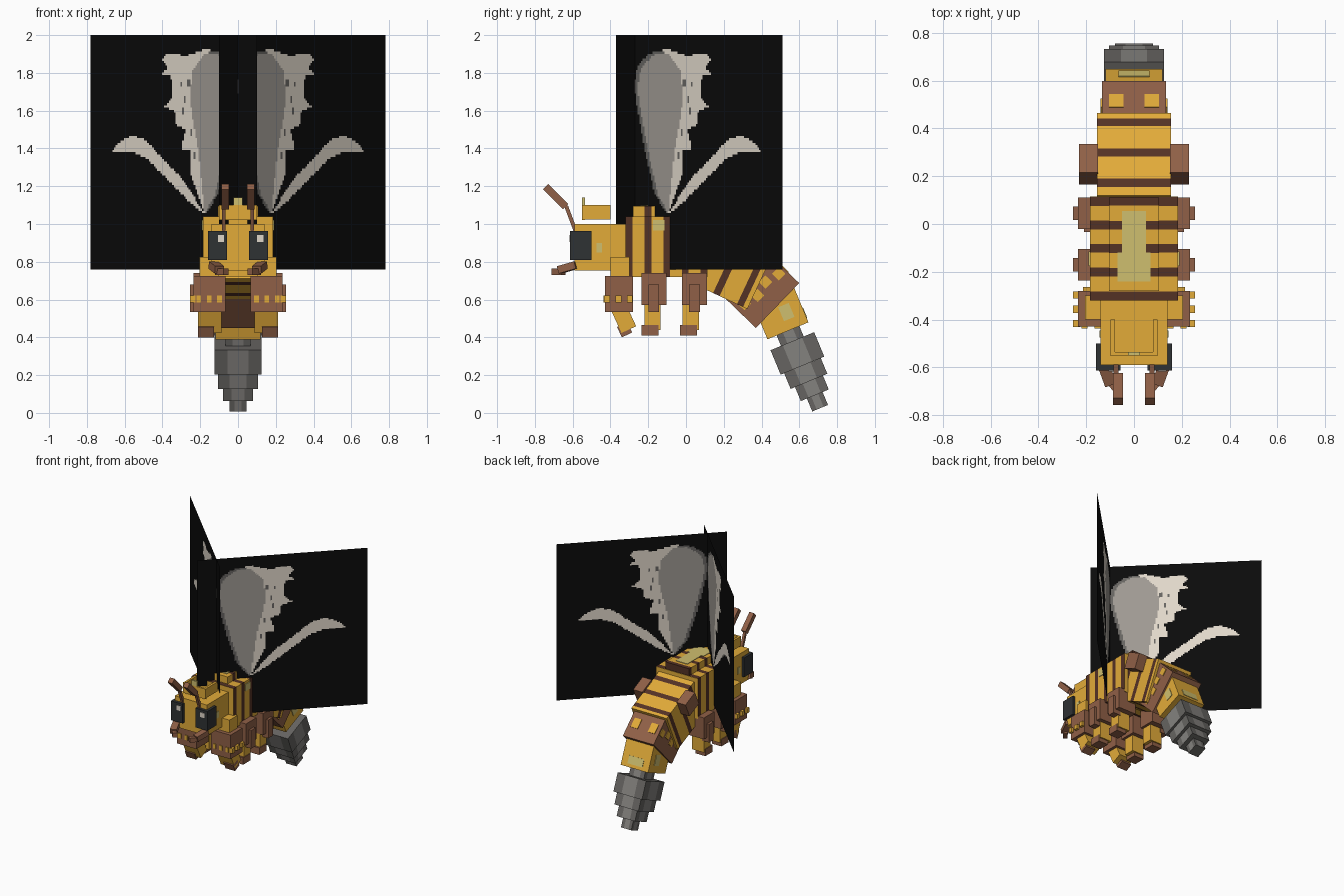
import bpy, bmesh, math
from mathutils import Matrix, Vector

if "Cube" in bpy.data.objects:
    bpy.data.objects.remove(bpy.data.objects["Cube"])

def material(name, rgb):
    m = bpy.data.materials.new(name)
    lin = [(c / 255 / 12.92) if c < 11 else ((c / 255 + 0.055) / 1.055) ** 2.4 for c in rgb]
    m.diffuse_color = (*lin, 1)
    m.use_nodes = True
    m.node_tree.nodes["Principled BSDF"].inputs["Base Color"].default_value = m.diffuse_color
    return m

GOLD, BROWN, DARK, PALE, BLACK, CREAM, GREY, DGREY, EYE, STEEL = range(10)
MATS = [material(n, c) for n, c in [
    ("gold", (226, 171, 57)), ("brown", (144, 96, 71)), ("dark brown", (84, 50, 37)),
    ("pale yellow", (207, 191, 111)), ("black", (11, 11, 11)), ("cream", (224, 215, 202)),
    ("warm grey", (158, 153, 146)), ("dark grey", (102, 100, 97)),
    ("charcoal", (47, 50, 52)), ("light steel", (132, 130, 126))]]

def finish(name, bm):
    me = bpy.data.meshes.new(name)
    bm.to_mesh(me)
    bm.free()
    for m in MATS:
        me.materials.append(m)
    ob = bpy.data.objects.new(name, me)
    bpy.context.collection.objects.link(ob)
    return ob

def box(name, center, size, mat, tilt=0, yaw=0, cuts=(), rule=None):
    """Box leaning by tilt degrees about x; cuts are (axis, position) loops coloured by rule."""
    bm = bmesh.new()
    bmesh.ops.create_cube(bm, size=1)
    bmesh.ops.scale(bm, vec=size, verts=bm.verts)
    for axis, pos in cuts:
        v = Vector((0, 0, 0))
        v[axis] = 1
        bmesh.ops.bisect_plane(bm, geom=bm.verts[:] + bm.edges[:] + bm.faces[:],
                               plane_co=v * pos, plane_no=v)
    bm.normal_update()
    for f in bm.faces:
        f.material_index = rule(f.calc_center_median(), f.normal) if rule else mat
    m = (Matrix.Translation(center) @ Matrix.Rotation(math.radians(yaw), 4, 'Z')
         @ Matrix.Rotation(math.radians(-tilt), 4, 'X'))
    bm.transform(m)
    return finish(name, bm)

def span(name, x, y, z, mat, **kw):
    """Box given by its ranges."""
    r = (x, y, z)
    return box(name, [(a + b) / 2 for a, b in r], [abs(b - a) for a, b in r], mat, **kw)

def striped(name, center, size, tilt, stripes):
    cuts = [(1, p) for s in stripes for p in s]
    return box(name, center, size, GOLD, tilt, cuts=cuts,
               rule=lambda c, n: DARK if any(a - .001 <= c.y <= b + .001 for a, b in stripes) else GOLD)

def local(center, tilt, p):
    """Point in a tilted part's own frame, moved to the world."""
    return Vector(center) + Matrix.Rotation(math.radians(-tilt), 3, 'X') @ Vector(p)

# Thorax with raised back, sharing the same dark bands
MID = -.1025
bands = [(a - MID, a + .036 - MID) for a in (-.318, -.219, -.12, -.022, .076)]
striped("thorax", (0, MID, .88), (.37, .435, .32), 0, bands)
raised = [(a - .018, b - .018) for a, b in bands[1:4]] + [(.163, .194)]
striped("raised_back", (0, -.085, 1.06), (.21, .39, .07), 0, raised)
span("back_spot_front", (-.07, .07), (-.24, -.12), (1.094, 1.099), PALE)
span("back_spot_rear", (-.05, .05), (-.12, .055), (1.094, 1.099), PALE)

# Abdomen: striped part, brown part, tail
AB, AT = (0, .222, .78), 25
striped("abdomen", AB, (.31, .38, .33), AT, [(-.15, -.112), (-.01, .028), (.13, .165)])
RC, RT = (0, .40, .65), 44
box("brown_abdomen", RC, (.27, .235, .33), BROWN, RT)
TC, TT = (0, .492, .55), 67.5
box("tail", TC, (.24, .25, .235), GOLD, TT)
box("tail_spot_top", local(TC, TT, (0, .07, .118)), (.13, .06, .006), PALE, TT)

# Stinger: stepped blocks with a lighter strip down each side
AX = Vector((0, .383, -.924))
for i, (a, b, w) in enumerate([(-.01, .07, .13), (.06, .2, .25), (.2, .29, .21),
                               (.29, .37, .16), (.37, .444, .09)]):
    k = w * .22
    box("stinger_block_%d" % i, Vector((0, .54, .435)) + AX * (a + b) / 2, (w, b - a, w), DGREY, TT,
        cuts=[(0, -k), (0, k), (2, -k), (2, k)],
        rule=lambda c, n, k=k: STEEL if abs(n.y) < .5 and (abs(c.x) < k or abs(c.z) < k) else DGREY)

# Head, crest
span("head", (-.14, .14), (-.59, -.31), (.755, 1.0), GOLD)
span("crest_front", (-.1, .1), (-.55, -.535), (1.02, 1.10), GOLD)
span("crest_peak", (-.025, .025), (-.55, -.535), (1.10, 1.14), PALE)

for s, side in ((-1, "left"), (1, "right")):
    def S(a, b):
        return (s * a, s * b)

    # Face
    span(side + "_crest_side", S(.08, .098), (-.55, -.4), (1.025, 1.10), GOLD)
    span(side + "_eye", S(.057, .16), (-.613, -.5), (.81, .963), EYE)
    gx = (-.107, -.073) if s < 0 else (.1, .136)
    span(side + "_eye_glint", gx, (-.617, -.612), (.905, .943), CREAM)
    box(side + "_antenna_base", (s * .075, -.61, 1.03), (.02, .02, .14), BROWN, -20.5)
    box(side + "_antenna_tip", (s * .067, -.69, 1.145), (.04, .04, .15), BROWN, -45)
    box(side + "_mandible", (s * .115, -.625, .77), (.05, .1, .04), BROWN, -15, s * -20)
    box(side + "_mandible_tip", (s * .085, -.675, .748), (.035, .07, .035), BROWN, 0, s * -40)
    span(side + "_cheek_spot", S(.139, .145), (-.475, -.445), (.85, .9), PALE)
    span(side + "_thorax_spot", S(.184, .19), (-.175, -.115), (.965, 1.02), PALE)

    # Front leg with a band of studs
    span(side + "_shoulder", S(.1, .205), (-.4, -.3), (.715, .825), GOLD)
    span(side + "_front_leg", S(.065, .235), (-.43, -.28), (.535, .725), BROWN)
    for k in range(3):
        x = .085 + k * .055
        span(side + "_stud_front_%d" % k, S(x, x + .025), (-.437, -.429), (.585, .622), GOLD)
    for k, y in enumerate((-.42, -.36, -.3)):
        span(side + "_stud_side_%d" % k, S(.225, .255), (y - .012, y + .018), (.585, .622), GOLD)
    box(side + "_front_shin", (s * .15, -.33, .5), (.125, .085, .13), GOLD, -25)
    box(side + "_front_foot", (s * .17, -.325, .44), (.085, .06, .06), BROWN, -25)

    # Middle and rear legs
    for nm, y in (("middle", -.17), ("rear", .045)):
        off = 0 if nm == "middle" else -.025
        span(f"{side}_{nm}_leg", S(.08, .235), (y - .066, y + .066), (.57, .74), BROWN)
        span(f"{side}_{nm}_knee", S(.19, .255), (y - .028, y + .028), (.535, .68), BROWN)
        span(f"{side}_{nm}_shin", S(.1, .205), (y - .05 + off / 2, y + .035 + off / 2), (.44, .58), GOLD)
        span(f"{side}_{nm}_foot", S(.125, .21), (y - .065 + off / 2, y + .025 + off / 2), (.41, .465), BROWN)

    # Abdomen side pad, studs and tail spot
    box(side + "_hip_pad", (s * .19, .25, .90), (.08, .13, .12), BROWN, AT)
    for k in range(4):
        p = local(RC, RT, (s * .136, -.015 + (k % 2) * .02, -.115 + k * .08))
        box("%s_brown_stud_%d" % (side, k), p, (.007, .05, .05), GOLD, RT)
    box(side + "_top_stud", local(RC, RT, (s * .075, .0, .166)), (.06, .075, .007), GOLD, RT)
    box(side + "_tail_spot", local(TC, TT, (s * .121, .03, .03)), (.006, .08, .06), PALE, TT)

# Wings: square upright sheets, painted cell by cell as (y, z) outlines
UPPER = [(-.095, 1.05), (-.165, 1.155), (-.217, 1.39), (-.26, 1.63), (-.275, 1.735), (-.255, 1.84),
         (-.19, 1.905), (-.095, 1.925), (.005, 1.89), (.1, 1.905), (.135, 1.87), (.1, 1.825),
         (.14, 1.79), (.085, 1.79), (.075, 1.68), (.12, 1.62), (.06, 1.59), (.06, 1.525),
         (.01, 1.5), (.03, 1.39), (-.02, 1.39), (-.015, 1.275), (-.06, 1.155)]
LOWER = [(-.095, 1.05), (.02, 1.235), (.125, 1.34), (.217, 1.445), (.295, 1.47), (.365, 1.43),
         (.4, 1.385), (.285, 1.38), (.205, 1.34), (.075, 1.205), (-.015, 1.115)]
INNER = [(-.095, 1.05), (-.06, 1.39), (-.015, 1.655), (-.03, 1.815), (-.095, 1.9), (-.4, 2), (-.4, 1)]
DASHES = [(-.01, 1.75), (.03, 1.74), (.02, 1.6), (-.02, 1.48), (-.04, 1.36), (.01, 1.66)]

def inside(p, poly):
    hit = False
    for (ax, ay), (bx, by) in zip(poly, poly[1:] + poly[:1]):
        if (ay > p[1]) != (by > p[1]) and p[0] < (bx - ax) * (p[1] - ay) / (by - ay) + ax:
            hit = not hit
    return hit

def wing_colour(y, z):
    if inside((y, z), UPPER):
        if inside((y, z), INNER):
            return GREY if inside((y - .018, z + .012), UPPER) else DGREY
        if any(abs(y - a) < .006 and abs(z - b) < .018 for a, b in DASHES):
            return DGREY
        return CREAM
    return CREAM if inside((y, z), LOWER) else BLACK

for s, side in ((-1, "left"), (1, "right")):
    bm = bmesh.new()
    bmesh.ops.create_grid(bm, x_segments=100, y_segments=100, size=.5)
    for v in bm.verts:
        y, z = .07 + v.co.x * .88, 1.38 + v.co.y * 1.24
        v.co = (s * (y + .27), y, z)
    for f in bm.faces:
        c = f.calc_center_median()
        f.material_index = wing_colour(c.y, c.z)
    finish(side + "_wing", bm)
